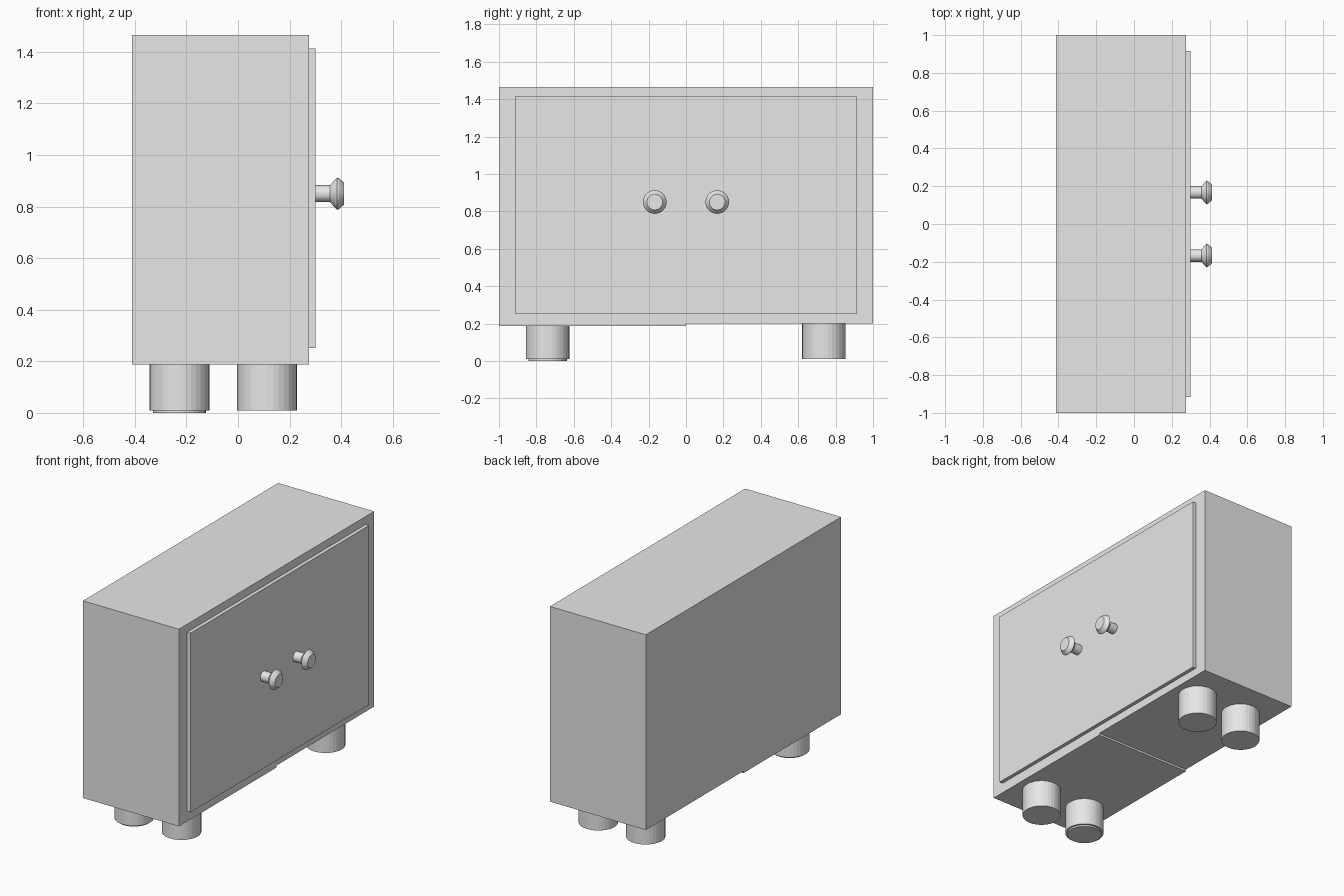
import bpy, bmesh, math
from mathutils import Matrix

if "Cube" in bpy.data.objects:
    bpy.data.objects.remove(bpy.data.objects["Cube"])

grey = bpy.data.materials.new("light_grey")
grey.diffuse_color = (0.8, 0.8, 0.8, 1)
grey.use_nodes = True
grey.node_tree.nodes["Principled BSDF"].inputs["Base Color"].default_value = grey.diffuse_color


def finish(name, bm):
    bmesh.ops.recalc_face_normals(bm, faces=bm.faces)
    mesh = bpy.data.meshes.new(name)
    bm.to_mesh(mesh)
    bm.free()
    mesh.materials.append(grey)
    obj = bpy.data.objects.new(name, mesh)
    bpy.context.collection.objects.link(obj)
    return obj


def box(name, lo, hi):
    bm = bmesh.new()
    bmesh.ops.create_cube(bm, size=1)
    for v in bm.verts:
        v.co = [lo[i] + (v.co[i] + 0.5) * (hi[i] - lo[i]) for i in range(3)]
    return finish(name, bm)


def turned(name, profile, matrix, sides=32):
    """Closed solid of revolution from (radius, height) pairs."""
    bm = bmesh.new()
    rings = []
    for r, h in profile:
        angles = [2 * math.pi * i / sides for i in range(sides)]
        rings.append([bm.verts.new(matrix @ Matrix.Translation(
            (r * math.cos(a), r * math.sin(a), h)).translation) for a in angles])
    for a, b in zip(rings, rings[1:]):
        for i in range(sides):
            j = (i + 1) % sides
            bm.faces.new((a[i], a[j], b[j], b[i]))
    bm.faces.new(rings[0][::-1])
    bm.faces.new(rings[-1])
    return finish(name, bm)


# Cabinet, with a floor that steps down over one half
cabinet = box("cabinet", (-0.412, -1, 0.2), (0.276, 1, 1.466))
bm = bmesh.new()
bm.from_mesh(cabinet.data)
bmesh.ops.bisect_plane(bm, geom=bm.verts[:] + bm.edges[:] + bm.faces[:],
                       plane_co=(0, 0, 0), plane_no=(0, 1, 0))
bm.normal_update()
floor = [f for f in bm.faces if f.normal.z < -0.9 and f.calc_center_median().y < 0]
step = bmesh.ops.extrude_face_region(bm, geom=floor)["geom"]
for v in step:
    if isinstance(v, bmesh.types.BMVert):
        v.co.z = 0.187
bmesh.ops.delete(bm, geom=floor, context='FACES')
bmesh.ops.recalc_face_normals(bm, faces=bm.faces)
bm.to_mesh(cabinet.data)
bm.free()

# Raised front panel
box("front_panel", (0.27, -0.915, 0.252), (0.3, 0.915, 1.414))

# Flared knobs facing +x
knob = [(0.033, 0), (0.033, 0.058), (0.063, 0.085), (0.06, 0.092), (0.042, 0.113)]
for side, y in (("left", -0.167), ("right", 0.167)):
    turned(f"{side}_knob", knob,
           Matrix.Translation((0.299, y, 0.85)) @ Matrix.Rotation(math.pi / 2, 4, 'Y'))

# Round feet, one with a thin pad underneath
for side, y in (("left", -0.74), ("right", 0.737)):
    for row, x in (("back", -0.227), ("front", 0.113)):
        turned(f"{side}_{row}_foot", [(0.116, 0.01), (0.116, 0.205)],
               Matrix.Translation((x, y, 0)))
turned("foot_pad", [(0.103, 0), (0.103, 0.012)], Matrix.Translation((-0.227, -0.74, 0)))
